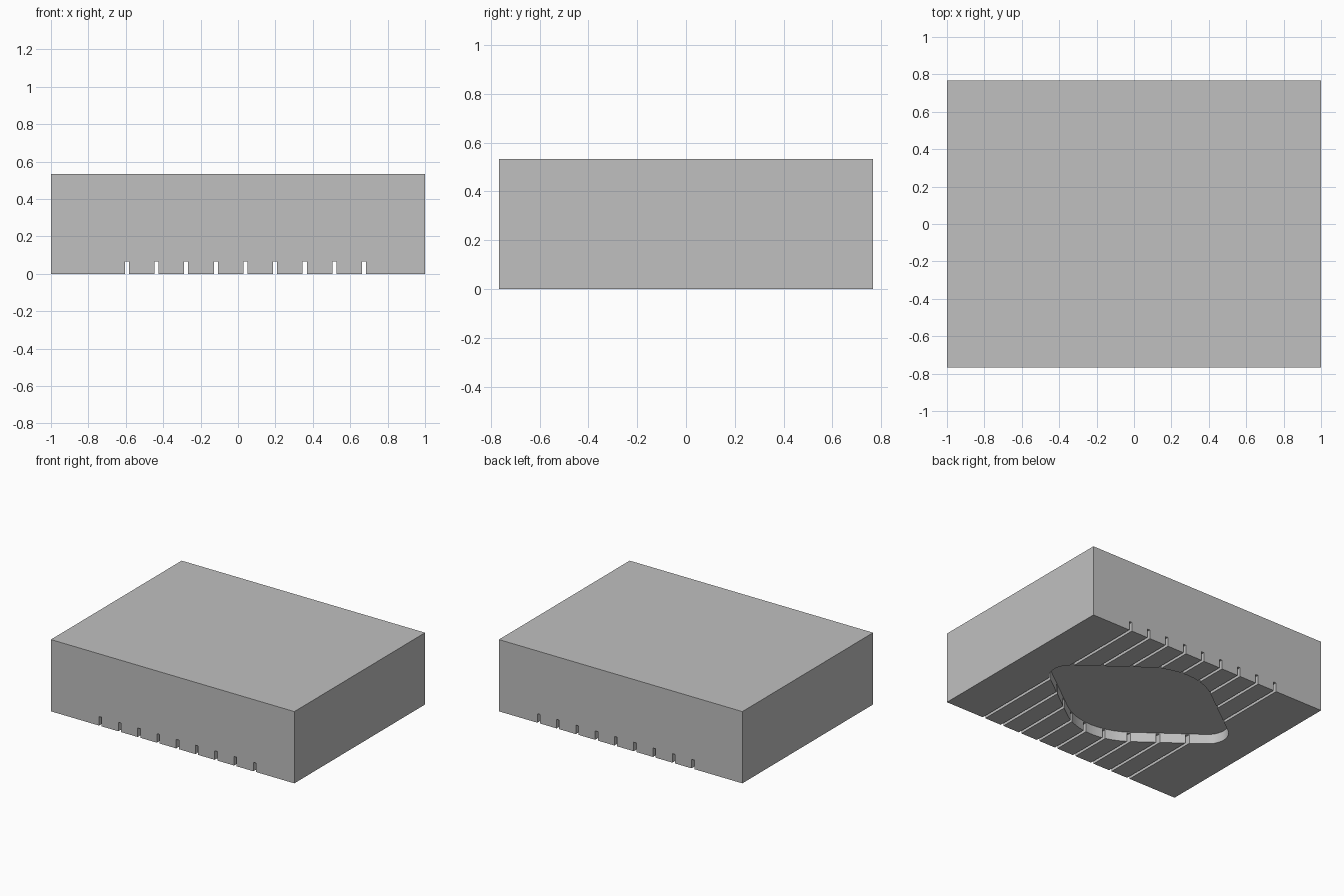
import bpy, bmesh
from math import atan, sin, cos, pi, radians

default = bpy.data.objects.get("Cube")
if default:
    bpy.data.objects.remove(default)

WIDTH, DEPTH, HEIGHT = 2.0, 1.534, 0.533
GROOVES, PITCH, GROOVE_MID = 9, 0.1585, 0.04
GROOVE_W, GROOVE_H = 0.022, 0.067
POCKET_H = 0.072

grey = bpy.data.materials.new("plain grey")
grey.use_nodes = True
colour = (0.53, 0.53, 0.53, 1)
grey.diffuse_color = colour
grey.node_tree.nodes["Principled BSDF"].inputs["Base Color"].default_value = colour


def prism(name, outline, low, high):
    """Closed solid made by extruding an outline from low to high."""
    bm = bmesh.new()
    face = bm.faces.new([bm.verts.new((x, y, low)) for x, y in outline])
    top = bmesh.ops.extrude_face_region(bm, geom=[face])["geom"]
    verts = [v for v in top if isinstance(v, bmesh.types.BMVert)]
    bmesh.ops.translate(bm, verts=verts, vec=(0, 0, high - low))
    bmesh.ops.recalc_face_normals(bm, faces=bm.faces)
    mesh = bpy.data.meshes.new(name)
    bm.to_mesh(mesh)
    bm.free()
    mesh.materials.append(grey)
    obj = bpy.data.objects.new(name, mesh)
    bpy.context.collection.objects.link(obj)
    return obj


def rectangle(cx, w, d):
    return [(cx + sx * w / 2, sy * d / 2) for sx, sy in ((-1, -1), (1, -1), (1, 1), (-1, 1))]


def rounded_diamond(cx, cy, half_h, slope, side_r, end_r, steps=10):
    """Diamond with tight side corners and broad end corners."""
    lean = atan(slope)
    side = half_h / slope - side_r / sin(lean)
    end = half_h - end_r / cos(lean)
    points = []
    for i in range(4):
        turn = i * pi / 2
        reach, r, spread = (end, end_r, lean) if i % 2 else (side, side_r, pi / 2 - lean)
        for k in range(steps + 1):
            a = turn + spread * (2 * k / steps - 1)
            points.append((cx + reach * cos(turn) + r * cos(a),
                           cy + reach * sin(turn) + r * sin(a)))
    return points


def cut(target, cutter):
    cutter.hide_render = True
    mod = target.modifiers.new(cutter.name, "BOOLEAN")
    mod.operation, mod.solver, mod.object = "DIFFERENCE", "EXACT", cutter
    bpy.context.view_layer.objects.active = target
    bpy.ops.object.modifier_apply(modifier=mod.name)
    bpy.data.objects.remove(cutter)


# Main block
block = prism("block", rectangle(0, WIDTH, DEPTH), 0, HEIGHT)

# Shallow pocket in the underside
cut(block, prism("pocket_cutter", rounded_diamond(-0.01, 0.04, 0.625, 0.745, 0.14, 0.46),
                 -0.1, POCKET_H))

# Parallel grooves running front to back across the underside
for i in range(GROOVES):
    x = GROOVE_MID + (i - (GROOVES - 1) / 2) * PITCH
    cut(block, prism("groove_cutter", rectangle(x, GROOVE_W, DEPTH + 0.2), -0.1, GROOVE_H))

# Soft pocket corners, crisp edges elsewhere
bpy.ops.object.select_all(action="DESELECT")
block.select_set(True)
bpy.context.view_layer.objects.active = block
bpy.ops.object.shade_smooth_by_angle(angle=radians(30))
